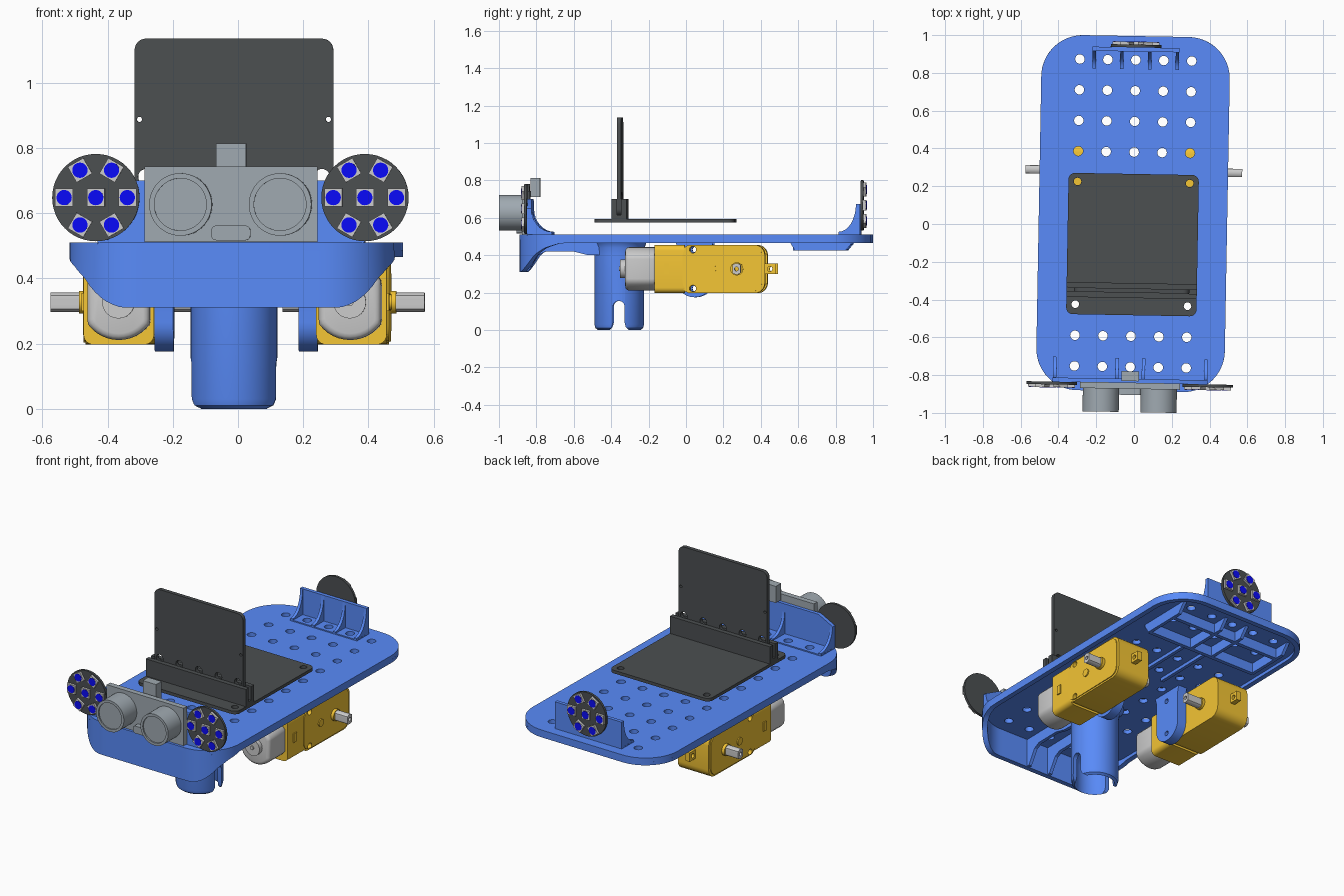
import bpy, bmesh
from math import sin, cos, pi, radians
from mathutils import Matrix

if "Cube" in bpy.data.objects:
    bpy.data.objects.remove(bpy.data.objects["Cube"])


def material(name, rgb):
    m = bpy.data.materials.new(name)
    m.diffuse_color = (*rgb, 1)
    m.use_nodes = True
    m.node_tree.nodes["Principled BSDF"].inputs["Base Color"].default_value = m.diffuse_color
    return m


BLUE = material("blue_plastic", (0.10, 0.26, 0.95))
YELLOW = material("yellow_plastic", (0.91, 0.56, 0.035))
DARK = material("dark_board", (0.072, 0.079, 0.083))
STEEL = material("sensor_grey", (0.35, 0.40, 0.44))
PALE = material("motor_grey", (0.58, 0.58, 0.56))
LENS = material("blue_lens", (0.003, 0.003, 0.95))


def circle(cx, cy, r, n=24):
    return [(cx + r * cos(2 * pi * i / n), cy + r * sin(2 * pi * i / n)) for i in range(n)]


def rrect(x0, x1, y0, y1, r=0, seg=6, sub=1):
    """Rounded rectangle outline; straight sides cut into sub pieces."""
    if r == 0:
        return [(x0, y0), (x1, y0), (x1, y1), (x0, y1)]
    pts = []
    for cx, cy, a in ((x1 - r, y0 + r, -90), (x1 - r, y1 - r, 0), (x0 + r, y1 - r, 90), (x0 + r, y0 + r, 180)):
        pts.append([(cx + r * cos(radians(a + 90 * i / seg)), cy + r * sin(radians(a + 90 * i / seg)))
                    for i in range(seg + 1)])
    out = []
    for k in range(4):
        out += pts[k]
        p, q = pts[k][-1], pts[(k + 1) % 4][0]
        out += [(p[0] + (q[0] - p[0]) * i / sub, p[1] + (q[1] - p[1]) * i / sub) for i in range(1, sub)]
    return out


def add(name, bm, mat):
    bmesh.ops.recalc_face_normals(bm, faces=bm.faces)
    me = bpy.data.meshes.new(name)
    bm.to_mesh(me)
    bm.free()
    me.materials.clear()
    me.materials.append(mat)
    ob = bpy.data.objects.new(name, me)
    bpy.context.collection.objects.link(ob)
    return ob


def apply(ob, kind, **kw):
    m = ob.modifiers.new(kind, kind)
    for k, v in kw.items():
        setattr(m, k, v)
    bpy.context.view_layer.objects.active = ob
    bpy.ops.object.modifier_apply(modifier=m.name)
    return ob


def slab(name, loops, axis, a, b, mat, bevel=0):
    """Outline with holes, extruded from a to b along an axis."""
    cu = bpy.data.curves.new(name, 'CURVE')
    cu.dimensions, cu.fill_mode, cu.extrude = '2D', 'BOTH', abs(b - a) / 2
    for loop in loops:
        s = cu.splines.new('POLY')
        s.points.add(len(loop) - 1)
        for p, (u, v) in zip(s.points, loop):
            p.co = (u, v, 0, 1)
        s.use_cyclic_u = True
    tmp = bpy.data.objects.new(name, cu)
    bpy.context.collection.objects.link(tmp)
    dg = bpy.context.evaluated_depsgraph_get()
    me = bpy.data.meshes.new_from_object(tmp.evaluated_get(dg))
    bpy.data.objects.remove(tmp)
    bm = bmesh.new()
    bm.from_mesh(me)
    bmesh.ops.remove_doubles(bm, verts=bm.verts, dist=1e-5)
    if len(loops) == 1:
        bmesh.ops.dissolve_limit(bm, angle_limit=0.002, verts=bm.verts, edges=bm.edges)
    for vt in bm.verts:
        u, v, w = vt.co.x, vt.co.y, vt.co.z + (a + b) / 2
        vt.co = {'x': (w, u, v), 'y': (u, w, v), 'z': (u, v, w)}[axis]
    ob = add(name, bm, mat)
    if bevel:
        apply(ob, 'BEVEL', width=bevel, segments=3, limit_method='ANGLE', angle_limit=radians(50))
    return ob


def box(name, x0, x1, y0, y1, z0, z1, mat):
    return slab(name, [rrect(x0, x1, y0, y1)], 'z', z0, z1, mat)


def lathe(name, prof, cx, cy, mat, n=48):
    bm = bmesh.new()
    rings = [[bm.verts.new((x, y, z)) for x, y in circle(cx, cy, r, n)] for r, z in prof]
    for A, B in zip(rings, rings[1:] + rings[:1]):
        for i in range(n):
            bm.faces.new((A[i], A[(i + 1) % n], B[(i + 1) % n], B[i]))
    return add(name, bm, mat)


# Chassis deck with its grid of holes
COLS = [0.148 * i for i in range(-2, 3)]
ROWS = [0.868 - 0.1625 * j for j in range(11)]
deck_holes = [circle(x, y, 0.025, 20) for y in ROWS for x in COLS]
slab("deck", [rrect(-0.499, 0.499, -0.885, 0.995, 0.22, 12)] + deck_holes, 'z', 0.485, 0.51, BLUE)

# Rim below the deck, dropping to a deep front apron
KEYS = [(-0.9, 0.31), (-0.878, 0.31), (-0.858, 0.33), (-0.83, 0.365), (-0.80, 0.405), (-0.745, 0.44), (-0.66, 0.465), (2, 0.465)]


def rim_z(y):
    for (a, p), (b, q) in zip(KEYS, KEYS[1:]):
        if y <= b:
            return p + (q - p) * (y - a) / (b - a)


bm = bmesh.new()
outer = rrect(-0.499, 0.499, -0.885, 0.995, 0.22, 16, 30)
inner = rrect(-0.469, 0.469, -0.855, 0.965, 0.19, 16, 30)
rows = [[bm.verts.new((*(p if o else q), rim_z(p[1]) if low else 0.485)) for p, q in zip(outer, inner)]
        for o, low in ((1, 0), (1, 1), (0, 1), (0, 0))]
for A, B in zip(rows, rows[1:] + rows[:1]):
    for i in range(len(A)):
        j = (i + 1) % len(A)
        bm.faces.new((A[i], A[j], B[j], B[i]))
add("deck_rim", bm, BLUE)

# Stiffening ribs under the deck
for y, w in ((0.59, 0.37), (0.80, 0.37)):
    box("cross_rib", -w, w, y - 0.012, y + 0.012, 0.425, 0.486, BLUE)
for s in (-1, 1):
    for x, y0 in ((0.074, 0.15), (0.37, 0.56)):
        slab("long_rib", [[(y0, 0.486), (y0, 0.465), (0.565, 0.465), (0.59, 0.425), (0.86, 0.425), (0.91, 0.486)]],
             'x', s * x - 0.01, s * x + 0.01, BLUE)
    slab("front_rib", [[(-0.87, 0.486), (-0.87, 0.312), (-0.84, 0.315), (-0.79, 0.40), (-0.75, 0.42), (-0.60, 0.42),
                        (-0.52, 0.40), (-0.45, 0.40), (-0.45, 0.486)]], 'x', s * 0.074 - 0.01, s * 0.074 + 0.01, BLUE)

# Hollow caster socket with a slot cut across it
CY = -0.357
caster = lathe("caster_socket", [(0.165, 0.487), (0.145, 0.468), (0.136, 0.44), (0.133, 0.40), (0.133, 0.03), (0.127, 0.01),
                                 (0.113, 0.0), (0.108, 0.01), (0.108, 0.16), (0.09, 0.21), (0.05, 0.24), (0.002, 0.245),
                                 (0.002, 0.487)], 0, CY, BLUE)
side = [(0.052, -0.05), (0.052, 0.002), (0.038, 0.014), (0.031, 0.04)] + \
       [(0.031 * cos(a * pi / 12), 0.125 + 0.031 * sin(a * pi / 12)) for a in range(6)]
slot = [(CY + u, v) for u, v in side] + [(CY, 0.156)] + [(CY - u, v) for u, v in reversed(side)]
cutter = slab("slot_cutter", [slot], 'x', -0.3, 0.3, BLUE)
cutter.hide_render = True
apply(caster, 'BOOLEAN', object=cutter, operation='DIFFERENCE', solver='EXACT')
bpy.data.objects.remove(cutter)

# Gear motors, axles and hanging mounts, one per side
for s in (-1, 1):
    screws = [circle(0.045, 0.43, 0.018, 16), circle(0.045, 0.222, 0.018, 16)]
    slab("gearbox", [rrect(-0.02, 0.43, 0.197, 0.455, 0.055)] + screws, 'x', s * 0.25, s * 0.463, YELLOW)
    slab("gearbox_lid", [rrect(-0.01, 0.415, 0.207, 0.447, 0.05)] + screws, 'x', s * 0.463, s * 0.469, YELLOW)
    slab("gearbox_collar", [rrect(s * 0.357 - 0.108, s * 0.357 + 0.108, 0.197, 0.455, 0.03)], 'y', -0.16, 0.0, YELLOW)
    slab("collar_clip", [rrect(-0.11, -0.082, 0.30, 0.355)], 'x', s * 0.46, s * 0.472, YELLOW)
    slab("gear_boss", [circle(0.147, 0.327, 0.023)], 'x', s * 0.46, s * 0.476, YELLOW)
    slab("axle_boss", [circle(0.28, 0.327, 0.035)], 'x', s * 0.235, s * 0.487, YELLOW)
    slab("end_tab", [rrect(0.42, 0.485, 0.30, 0.355), circle(0.455, 0.327, 0.014, 12)],
         'x', s * 0.342, s * 0.372, YELLOW)
    flat = [(min(max(u, -0.022), 0.022) + 0.28, v + 0.327) for u, v in circle(0, 0, 0.03, 24)]
    slab("axle", [flat, circle(0.28, 0.327, 0.011, 12)], 'x', s * 0.138, s * 0.574, PALE)
    can = [(min(max(u, -0.096), 0.096) + s * 0.355, v + 0.327) for u, v in circle(0, 0, 0.116, 40)]
    slab("motor_can", [can], 'y', -0.318, -0.15, PALE, bevel=0.02)
    slab("motor_cap", [circle(s * 0.355, 0.327, 0.05)], 'y', -0.345, -0.31, PALE)
    slab("motor_shaft_tip", [circle(s * 0.355, 0.327, 0.012, 12)], 'y', -0.352, -0.34, PALE)
    mount = [(0.155, 0.487), (-0.055, 0.487), (-0.045, 0.45)] + \
            [(0.05 - 0.095 * cos(a * pi / 16), 0.265 - 0.09 * sin(a * pi / 16)) for a in range(17)] + [(0.145, 0.45)]
    slab("motor_mount", [mount, circle(0.045, 0.43, 0.015, 12), circle(0.045, 0.222, 0.015, 12)],
         'x', s * 0.192, s * 0.25, BLUE)


# Gusseted upright brackets at both ends
def bracket(name, yw, yi, half, top, drop, gussets):
    d = 1 if yi > yw else -1
    x = half
    wall = [(-x, 0.505), (x, 0.505), (x, top - drop)]
    wall += [(x * 0.76, top), (-x * 0.76, top)] if drop else []
    slab(name + "_wall", [wall + [(-x, top - drop)]], 'y', yw, yw + 0.022 * d, BLUE)
    lo, hi = sorted((yw, yi))
    holes = [circle(cx, cy, 0.025, 20) for cy in ROWS for cx in COLS if lo < cy < hi and abs(cx) + 0.03 < half]
    slab(name + "_foot", [rrect(-half, half, lo, hi)] + holes, 'z', 0.505, 0.517, BLUE)
    L, H = abs(yi - yw) - 0.022, top - drop - 0.525
    arc = [(yi - d * L * sin(t * pi / 16), 0.525 + H * (1 - cos(t * pi / 16))) for t in range(9)]
    for g in gussets:
        slab(name + "_gusset", [[(yw, 0.507), (yi, 0.507)] + arc + [(yw, arc[-1][1])]], 'x', g - 0.009, g + 0.009, BLUE)


bracket("front_bracket", -0.842, -0.71, 0.41, 0.70, 0.05, (-0.40, -0.07, 0.07, 0.40))
bracket("rear_bracket", 0.935, 0.82, 0.23, 0.675, 0, (-0.22, -0.074, 0.074, 0.22))


# Round light boards with seven lamps each
def light_disc(name, cx, cz, y, d):
    slab(name, [circle(cx, cz, 0.134, 48)], 'y', y, y + d * 0.015, DARK)
    for k in range(7):
        a, r = k * pi / 3, 0.097 if k < 6 else 0
        px, pz = cx + r * cos(a), cz + r * sin(a)
        pad = [(px + 0.039 * cos(a + pi / 4 + q * pi / 2), pz + 0.039 * sin(a + pi / 4 + q * pi / 2)) for q in range(4)]
        slab(name + "_lamp", [pad], 'y', y + d * 0.014, y + d * 0.029, PALE)
        slab(name + "_lens", [circle(px, pz, 0.0235, 20)], 'y', y + d * 0.028, y + d * 0.031, LENS)


light_disc("front_light_left", -0.415, 0.648, -0.842, -1)
light_disc("front_light_right", 0.411, 0.648, -0.842, -1)
light_disc("rear_light", 0, 0.667, 0.935, 1)

# Twin-barrel distance sensor
slab("sensor_board", [rrect(-0.265, 0.265, 0.512, 0.744)], 'y', -0.873, -0.84, STEEL)
for s in (-1, 1):
    slab("sensor_barrel", [circle(s * 0.153, 0.627, 0.096, 48), circle(s * 0.153, 0.627, 0.080, 48)], 'y', -0.996, -0.87, STEEL)
    slab("sensor_mesh", [circle(s * 0.153, 0.627, 0.081, 48)], 'y', -0.988, -0.87, STEEL)
slab("sensor_crystal", [rrect(-0.06, 0.06, 0.517, 0.562, 0.015)], 'y', -0.905, -0.87, STEEL)
box("sensor_plug", -0.046, 0.046, -0.832, -0.78, 0.712, 0.814, STEEL)

# Controller base board, edge socket and upright board
corners = [circle(s * 0.297, y, 0.02, 20) for s in (-1, 1) for y in (0.22, -0.43)]
slab("base_board", [rrect(-0.345, 0.345, -0.483, 0.265, 0.035)] + corners, 'z', 0.575, 0.594, DARK)
for y0, y1 in ((-0.392, -0.364), (-0.341, -0.313)):
    box("socket_side", -0.345, 0.345, y0, y1, 0.59, 0.70, DARK)
box("socket_floor", -0.345, 0.345, -0.37, -0.335, 0.59, 0.615, DARK)
pads = [circle(0.135 * i, 0.712, 0.024, 20) for i in range(-2, 3)]
pins = [circle(s * 0.29, 0.888, 0.008, 12) for s in (-1, 1)]
slab("upright_board", [rrect(-0.305, 0.305, 0.612, 1.136, 0.035)] + pads + pins, 'y', -0.364, -0.341, DARK)

# Slight turn and shift of the whole vehicle, then smooth shading
M = Matrix.Translation((-0.006, 0, 0)) @ Matrix.Rotation(radians(-1.03), 4, 'Z')
bpy.ops.object.select_all(action='DESELECT')
for ob in bpy.context.collection.objects:
    ob.data.transform(M)
    ob.select_set(True)
    bpy.context.view_layer.objects.active = ob
bpy.ops.object.shade_smooth_by_angle(angle=radians(32))
